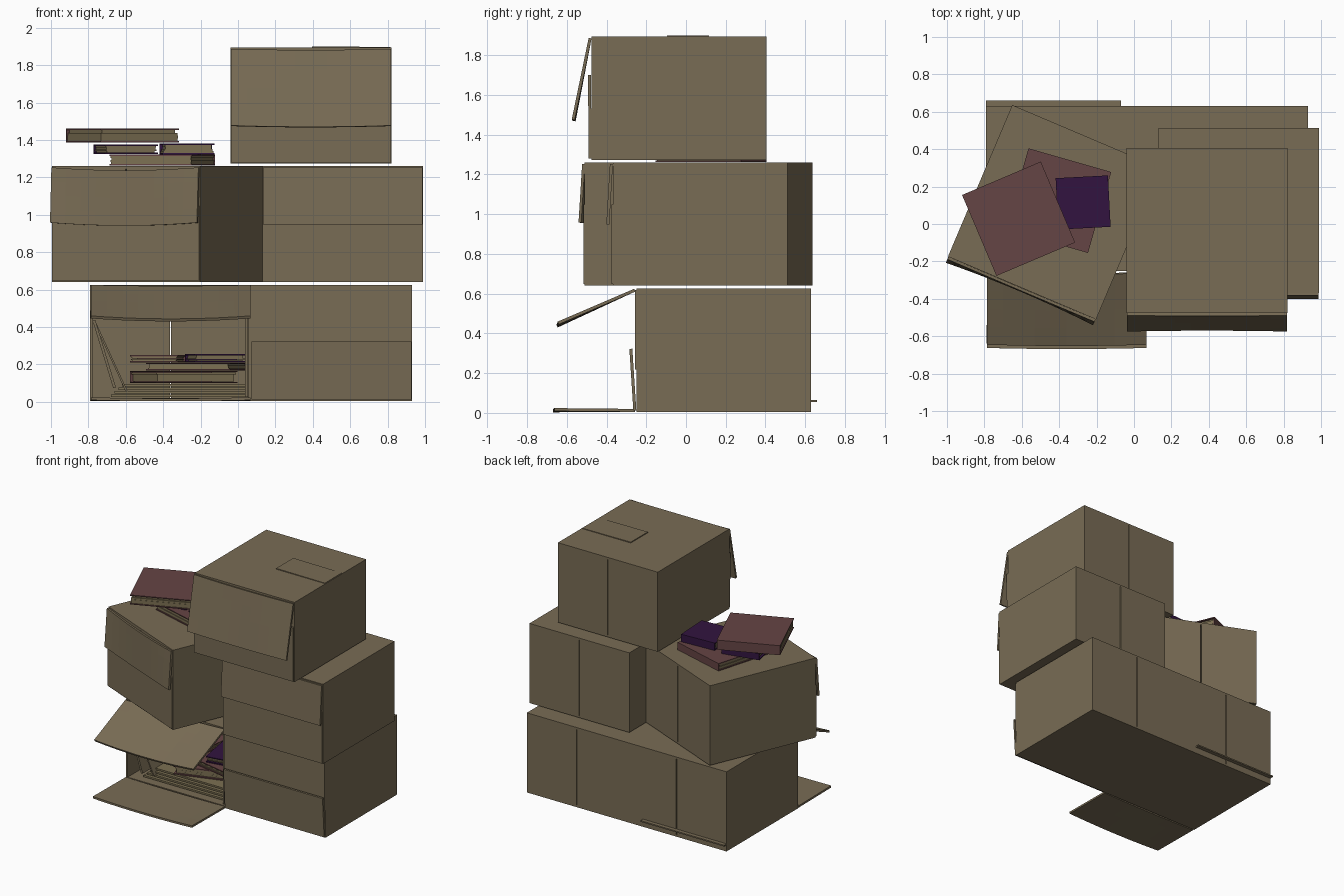
import bpy, random
from math import radians
from mathutils import Matrix, Vector

if "Cube" in bpy.data.objects:
    bpy.data.objects.remove(bpy.data.objects["Cube"])

random.seed(4)
T = 0.015                       # cardboard thickness
W, D, H = 0.86, 0.88, 0.62      # every carton has the same size


def material(name, rgb):
    m = bpy.data.materials.new(name)
    m.diffuse_color = (*rgb, 1)
    m.use_nodes = True
    m.node_tree.nodes["Principled BSDF"].inputs["Base Color"].default_value = m.diffuse_color
    return m


CARD = material("cardboard", (0.19, 0.15, 0.09))
MAUVE = material("mauve_cover", (0.13, 0.058, 0.058))
PURPLE = material("purple_cover", (0.032, 0.007, 0.05))
PAPER = material("paper", (0.20, 0.16, 0.085))


def sheet(name, M, p, u, v, mat=CARD, t=T, bow=0.0):
    """Thin board spanned by u and v from corner p; bow bends the v edge."""
    p, u, v = Vector(p), Vector(u), Vector(v)
    n = u.cross(v).normalized()
    nu, nv = (10, 4) if bow else (1, 1)
    verts, faces = [], []
    for j in range(nv + 1):
        for i in range(nu + 1):
            s, r = i / nu, j / nv
            k = bow * 4 * s * (1 - s)
            verts.append(p + u * s + v * r + n * k * r + v.normalized() * k)
    for j in range(nv):
        for i in range(nu):
            a = j * (nu + 1) + i
            faces.append((a, a + 1, a + nu + 2, a + nu + 1))
    me = bpy.data.meshes.new(name)
    me.from_pydata(verts, [], faces)
    me.materials.append(mat)
    ob = bpy.data.objects.new(name, me)
    bpy.context.collection.objects.link(ob)
    ob.matrix_world = M
    mod = ob.modifiers.new("thickness", "SOLIDIFY")
    mod.thickness, mod.offset = t, 0
    return ob


def carton(name, pos, rot, top, bottom, closed=True, top_bow=0.0, bottom_bow=0.0):
    M = Matrix.Translation(pos) @ Matrix.Rotation(radians(rot), 4, 'Z')
    x, y, h = W / 2, D / 2, T / 2
    # floor, roof and side walls
    sheet(name + "_floor", M, (-x, -y, h), (W, 0, 0), (0, D, 0))
    sheet(name + "_roof", M, (-x, -y, H - h), (W, 0, 0), (0, D, 0))
    for s, side in ((-1, "left"), (1, "right")):
        sheet(f"{name}_{side}_wall", M, (s * (x - h), -y, T), (0, D, 0), (0, 0, H - 2 * T))
        # back doors meeting in a vertical seam
        sheet(f"{name}_{side}_back_flap", M, (s * (x - T), y - h, T),
              (-s * (x - T - 0.003), 0, 0), (0, 0, H - 2 * T))
        # inner front flaps
        if closed:
            sheet(f"{name}_{side}_front_flap", M, (s * (x - T), -y + h, T),
                  (-s * (x - T - 0.003), 0, 0), (0, 0, H - 2 * T))
    # outer front flaps hinged on roof and floor
    sheet(name + "_top_flap", M, (-x + 0.003, -y - h * (top[0] < -0.001), H - h),
          (W - 0.006, 0, 0), (0, *top), bow=top_bow)
    sheet(name + "_bottom_flap", M, (-x + 0.003, -y - h * (bottom[0] < -0.001), h),
          (W - 0.006, 0, 0), (0, *bottom), bow=bottom_bow)
    return M


def book(name, x, y, z, w, d, t, rot, mat, tilt=0):
    """Spine on local +y, leaves showing on the other sides."""
    M = (Matrix.Translation((x, y, z)) @ Matrix.Rotation(radians(rot), 4, 'Z')
         @ Matrix.Rotation(radians(tilt), 4, 'Y'))
    c = 0.007
    for part, zz in (("lower_cover", c / 2), ("upper_cover", t - c / 2)):
        sheet(f"{name}_{part}", M, (-w / 2, -d / 2, zz), (w, 0, 0), (0, d, 0), mat, c)
    sheet(name + "_spine", M, (-w / 2, d / 2 - c / 2, c), (w, 0, 0), (0, 0, t - 2 * c), mat, c)
    # page block made of uneven bundles of leaves
    k = 4
    step = (t - 2 * c) / k
    for i in range(k):
        e = random.uniform(0.004, 0.018)
        sheet(f"{name}_pages_{i + 1}", M, (-w / 2 + e, -d / 2 + e, c + step * (i + 0.5)),
              (w - 2 * e, 0, 0), (0, d - e - c, 0), PAPER, step * 0.97)


# cartons
open_m = carton("open_carton", (-0.36, 0.19, 0.005), 0, (-0.385, -0.165), (-0.405, 0.004),
                closed=False, top_bow=0.012, bottom_bow=0.006)
carton("lower_right_carton", (0.50, 0.19, 0.005), 0, (0, -0.40), (-0.02, 0.31))
carton("middle_right_carton", (0.56, 0.072, 0.64), 0, (-0.018, -0.305), (0, 0.40))
carton("middle_left_carton", (-0.427, 0.063, 0.64), -23, (-0.02, -0.295), (0, 0.40),
       top_bow=0.015)
top_m = carton("top_carton", (0.39, -0.035, 1.273), 0, (-0.085, -0.41), (-0.003, 0.42),
               top_bow=0.006)

# inner flaps folded into the open carton, and a loose flap edge behind it
sheet("open_carton_left_inner_flap", open_m, (-0.41, -0.43, 0.43), (0, 0.40, 0), (0.11, 0, -0.36))
sheet("open_carton_left_crease", open_m, (-0.405, -0.38, 0.42), (0, 0.36, 0), (0.17, 0, -0.37), t=0.01)
sheet("open_carton_right_inner_flap", open_m, (0.405, -0.43, 0.02), (0, 0.40, 0), (0, 0, 0.57))
sheet("open_carton_back_lip", open_m, (-0.43, 0.43, 0.055), (0.72, 0, 0), (0, 0.04, 0), t=0.01)

# lifted tear on the top of the upper carton
sheet("top_carton_lifted_panel", top_m, (0.005, -0.06, H + 0.003), (0.42, 0, -0.003), (0, 0.21, 0), t=0.008)

# books on the turned carton
book("wide_book", -0.405, 0.125, 1.263, 0.46, 0.45, 0.058, -16, MAUVE)
book("small_purple_book", -0.272, 0.115, 1.323, 0.28, 0.275, 0.058, 3, PURPLE)
book("hidden_purple_book", -0.60, 0.09, 1.325, 0.29, 0.29, 0.05, 12, PURPLE)
book("top_book", -0.617, 0.028, 1.386, 0.457, 0.47, 0.074, 23, MAUVE)

# papers and books inside the open carton
for i in range(4):
    sheet(f"paper_stack_{i + 1}", open_m, (-0.32 + i * 0.02, -0.38 + i * 0.015, 0.027 + i * 0.019),
          (0.72 - i * 0.02, 0, 0), (0, 0.7, 0), PAPER, 0.013)
book("inner_lower_book", -0.29, 0.12, 0.10, 0.46, 0.45, 0.065, 18, MAUVE)
book("inner_middle_book", -0.22, 0.15, 0.168, 0.46, 0.45, 0.04, -12, MAUVE)
book("inner_upper_book", -0.12, 0.10, 0.210, 0.28, 0.28, 0.045, 10, PURPLE)
book("inner_back_book", -0.43, 0.18, 0.210, 0.26, 0.28, 0.04, -8, MAUVE)
